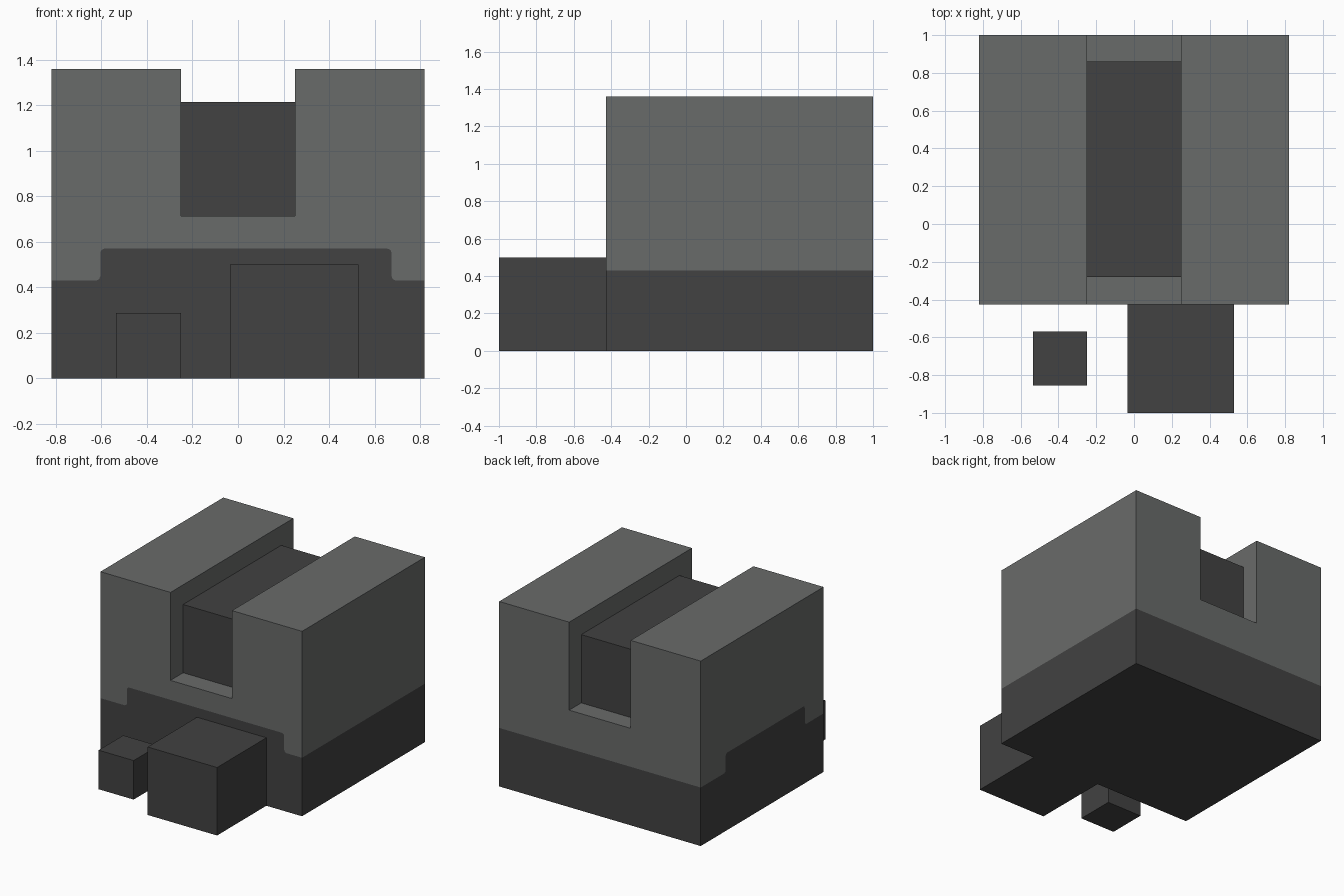
import bpy
import bmesh
from mathutils import Vector

cube = bpy.data.objects.get("Cube")
if cube:
    bpy.data.objects.remove(cube, do_unlink=True)


def material(name, rgb):
    m = bpy.data.materials.new(name)
    m.use_nodes = True
    m.diffuse_color = (*rgb, 1)
    bsdf = next(n for n in m.node_tree.nodes if n.type == 'BSDF_PRINCIPLED')
    bsdf.inputs["Base Color"].default_value = (*rgb, 1)
    return m


LIGHT = material("stone grey", (0.141, 0.147, 0.144))
DARK = material("charcoal", (0.054, 0.054, 0.054))


def finish(name, bm, mats):
    mesh = bpy.data.meshes.new(name)
    bm.to_mesh(mesh)
    bm.free()
    for m in mats:
        mesh.materials.append(m)
    obj = bpy.data.objects.new(name, mesh)
    bpy.context.collection.objects.link(obj)
    return obj


def box(name, lo, hi, mat):
    bm = bmesh.new()
    bmesh.ops.create_cube(bm, size=1)
    lo, hi = Vector(lo), Vector(hi)
    for v in bm.verts:
        v.co = [lo[i] + (v.co[i] + 0.5) * (hi[i] - lo[i]) for i in range(3)]
    return finish(name, bm, [mat])


# Main dimensions
X, Y0, Y1 = 0.82, -0.427, 1.0           # body footprint
BASE, HUMP, TOP = 0.43, 0.57, 1.36      # colour line, raised colour line, roof
NX, NZ = 0.25, 0.713                    # channel half width and floor


def hump(a, b, r=0.018):
    """Raised part of the colour line, with softened corners, from a to b."""
    def end(p, s):
        return [(p - s * r, BASE), (p - s * r * 0.3, BASE + r * 0.3), (p, BASE + r),
                (p, HUMP - r), (p + s * r * 0.3, HUMP - r * 0.3), (p + s * r, HUMP)]
    return end(a, 1) + end(b, -1)[::-1]


# Body: walls divided into dark lower and light upper faces
bm = bmesh.new()


def face(points, mat):
    f = bm.faces.new([bm.verts.new(p) for p in points])
    f.material_index = mat


def wall(place, u0, u1, line, roof):
    """Wall in (u, z) split along the colour line; roof lists the top edge points."""
    edge = [(u0, BASE)] + line + [(u1, BASE)]
    face([place(*p) for p in [(u1, 0), (u0, 0)] + edge], 1)
    face([place(*p) for p in edge + roof[::-1]], 0)


channel = [(-X, TOP), (-NX, TOP), (-NX, NZ), (NX, NZ), (NX, TOP), (X, TOP)]
flat = [(Y0, TOP), (Y1, TOP)]
wall(lambda u, z: (u, Y0, z), -X, X, hump(-0.605, 0.675), channel)   # front
wall(lambda u, z: (u, Y1, z), -X, X, [], channel)                    # back
wall(lambda u, z: (X, u, z), Y0, Y1, [], flat)                       # left side
wall(lambda u, z: (-X, u, z), Y0, Y1, hump(-0.21, 0.71), flat)       # right side

# Roof strips, channel walls and channel floor
for (xa, za), (xb, zb) in zip(channel, channel[1:]):
    face([(xa, Y0, za), (xb, Y0, zb), (xb, Y1, zb), (xa, Y1, za)], 0)
# Underside
face([(-X, Y0, 0), (-X, Y1, 0), (X, Y1, 0), (X, Y0, 0)], 1)

bmesh.ops.remove_doubles(bm, verts=bm.verts, dist=0.0005)
bmesh.ops.recalc_face_normals(bm, faces=bm.faces)
finish("body", bm, [LIGHT, DARK])

# Dark block lying in the channel
box("channel_block", (-NX, -0.28, NZ), (NX, 0.86, 1.215), DARK)

# Blocks in front
box("large_front_block", (-0.035, -1.0, 0), (0.53, Y0, 0.50), DARK)
box("small_front_block", (-0.535, -0.855, 0), (-0.25, -0.57, 0.287), DARK)
